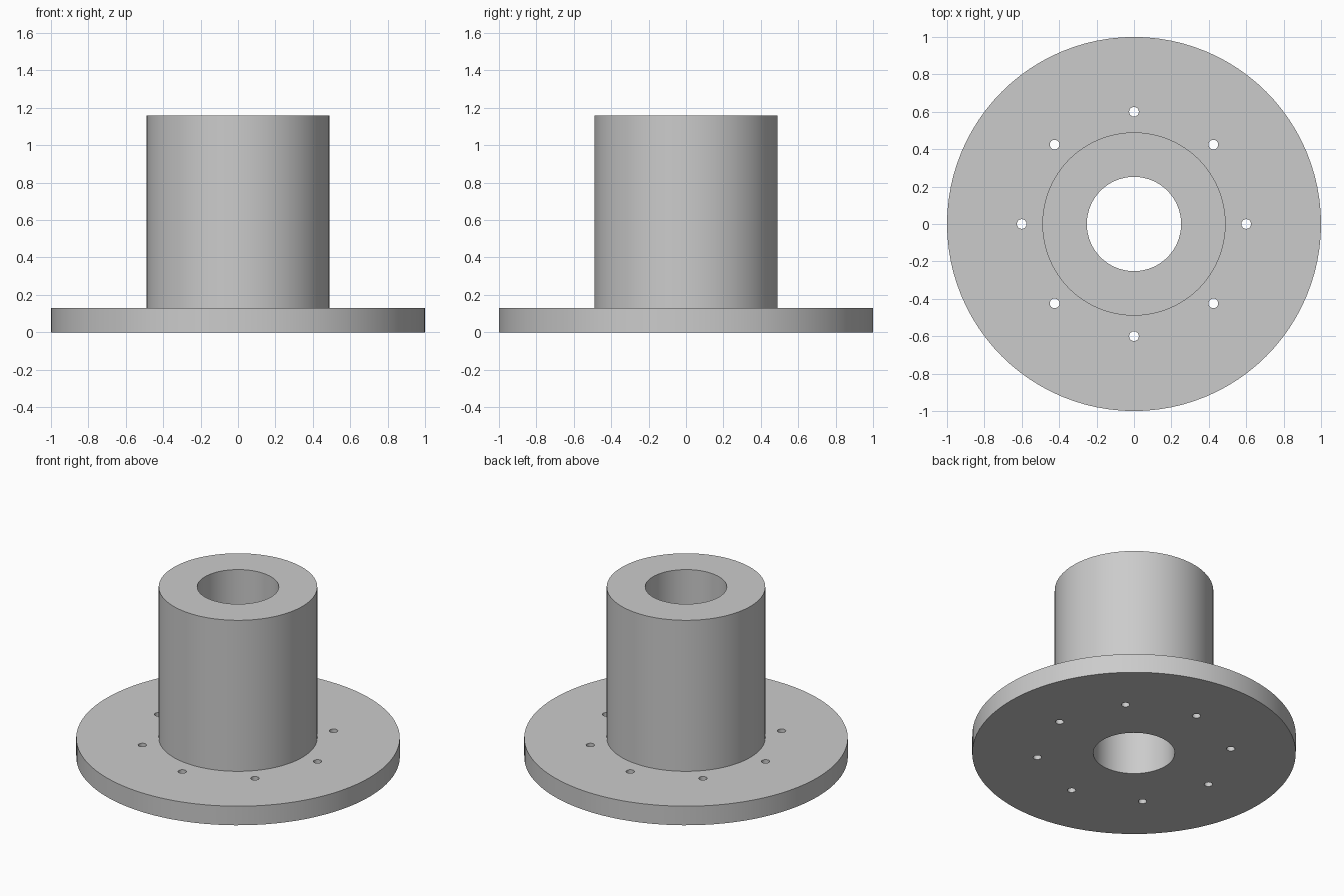
import bpy, bmesh
from math import cos, sin, pi, radians

cube = bpy.data.objects.get("Cube")
if cube:
    bpy.data.objects.remove(cube, do_unlink=True)

FLANGE_R, HUB_R, BORE_R = 1.0, 0.49, 0.252
FLANGE_H, TOTAL_H = 0.13, 1.16
BOLT_CIRCLE_R, BOLT_R, BOLT_COUNT = 0.6, 0.026, 8
SEGMENTS = 96

grey = bpy.data.materials.new("plain grey")
grey.use_nodes = True
colour = (0.6, 0.6, 0.6, 1)
grey.diffuse_color = colour
grey.node_tree.nodes["Principled BSDF"].inputs["Base Color"].default_value = colour


def new_object(name, bm):
    bmesh.ops.recalc_face_normals(bm, faces=bm.faces)
    mesh = bpy.data.meshes.new(name)
    bm.to_mesh(mesh)
    bm.free()
    mesh.materials.append(grey)
    obj = bpy.data.objects.new(name, mesh)
    bpy.context.collection.objects.link(obj)
    return obj


# Flange, hub and bore: one closed profile turned around z
profile = [(BORE_R, 0), (FLANGE_R, 0), (FLANGE_R, FLANGE_H),
           (HUB_R, FLANGE_H), (HUB_R, TOTAL_H), (BORE_R, TOTAL_H)]
bm = bmesh.new()
rings = []
for i in range(SEGMENTS):
    a = 2 * pi * i / SEGMENTS
    rings.append([bm.verts.new((r * cos(a), r * sin(a), z)) for r, z in profile])
for i, ring in enumerate(rings):
    after = rings[(i + 1) % SEGMENTS]
    for j in range(len(profile)):
        k = (j + 1) % len(profile)
        bm.faces.new((ring[j], after[j], after[k], ring[k]))
body = new_object("flanged_hub", bm)

# Bolt hole cutters, spaced evenly around the bolt circle
bm = bmesh.new()
for i in range(BOLT_COUNT):
    a = 2 * pi * i / BOLT_COUNT
    pin = bmesh.ops.create_cone(bm, cap_ends=True, segments=24, radius1=BOLT_R,
                                radius2=BOLT_R, depth=4 * FLANGE_H)
    bmesh.ops.translate(bm, verts=pin["verts"],
                        vec=(BOLT_CIRCLE_R * cos(a), BOLT_CIRCLE_R * sin(a), FLANGE_H / 2))
cutter = new_object("bolt_hole_cutter", bm)
cutter.hide_render = True

bpy.ops.object.select_all(action="DESELECT")
body.select_set(True)
bpy.context.view_layer.objects.active = body
cut = body.modifiers.new("bolt_holes", "BOOLEAN")
cut.operation = "DIFFERENCE"
cut.solver = "EXACT"
cut.object = cutter
bpy.ops.object.modifier_apply(modifier=cut.name)
bpy.data.objects.remove(cutter, do_unlink=True)

# Smooth round walls with crisp rims
bpy.ops.object.shade_smooth_by_angle(angle=radians(30))
